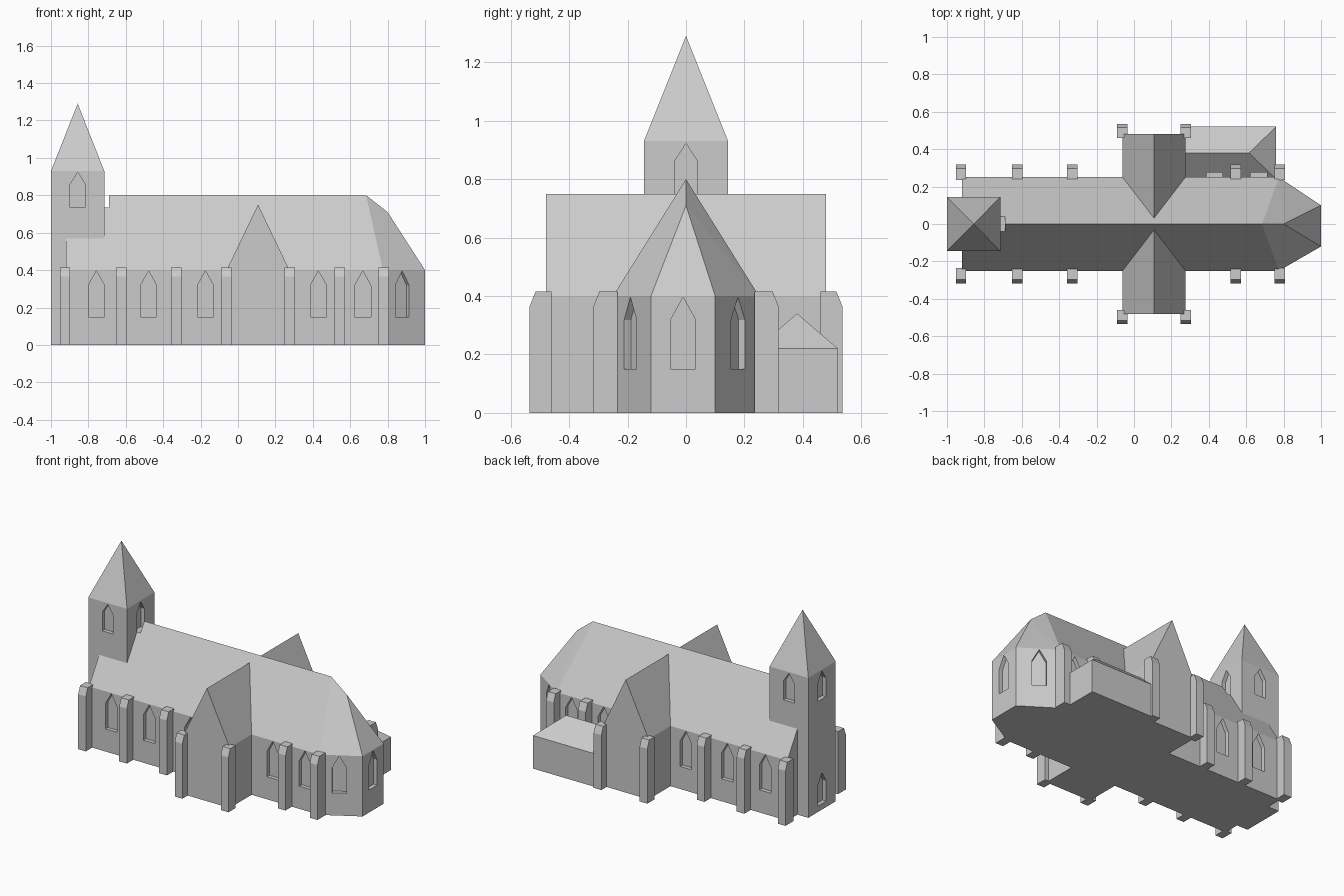
import bpy, bmesh, math
from mathutils import Vector

if "Cube" in bpy.data.objects:
    bpy.data.objects.remove(bpy.data.objects["Cube"])

stone = bpy.data.materials.new("pale_grey_stone")
stone.diffuse_color = (0.6, 0.6, 0.6, 1)
stone.use_nodes = True
stone.node_tree.nodes["Principled BSDF"].inputs["Base Color"].default_value = stone.diffuse_color


def make(name, verts, faces):
    bm = bmesh.new()
    vs = [bm.verts.new(v) for v in verts]
    for f in faces:
        bm.faces.new([vs[i] for i in f])
    bmesh.ops.recalc_face_normals(bm, faces=bm.faces)
    me = bpy.data.meshes.new(name)
    bm.to_mesh(me)
    bm.free()
    me.materials.append(stone)
    ob = bpy.data.objects.new(name, me)
    bpy.context.collection.objects.link(ob)
    return ob


def prism(name, ring_a, ring_b):
    n = len(ring_a)
    faces = [tuple(range(n)), tuple(range(n, 2 * n))]
    faces += [(i, (i + 1) % n, n + (i + 1) % n, n + i) for i in range(n)]
    return make(name, list(ring_a) + list(ring_b), faces)


# nave with polygonal apse and faceted hipped roof
E = 0.40
plan = [(-.92, -.25), (.775, -.25), (1, -.12), (1, .10), (.775, .25), (-.92, .25)]
verts = [(x, y, 0) for x, y in plan] + [(x, y, E) for x, y in plan]
verts += [(-.92, 0, .80), (.685, 0, .80), (.80, 0, .71)]
nave = make("nave", verts, [
    (0, 1, 2, 3, 4, 5), (0, 1, 7, 6), (1, 2, 8, 7), (2, 3, 9, 8), (3, 4, 10, 9),
    (4, 5, 11, 10), (5, 0, 6, 12, 11),
    (6, 7, 13, 12), (10, 11, 12, 13), (7, 14, 13), (10, 13, 14),
    (7, 8, 14), (8, 9, 14), (9, 10, 14)])

# transept, running right across the nave
gable = [(-.061, 0), (.275, 0), (.275, E), (.107, .75), (-.061, E)]
prism("transept", [(x, -.48, z) for x, z in gable], [(x, .48, z) for x, z in gable])

# tower with pyramid spire
sq = [(-1, -.144), (-.715, -.144), (-.715, .144), (-1, .144)]
tower = make("tower", [(x, y, 0) for x, y in sq] + [(x, y, .93) for x, y in sq] + [(-.857, 0, 1.29)],
             [(0, 1, 2, 3)] + [(i, (i + 1) % 4, 4 + (i + 1) % 4, 4 + i) for i in range(4)]
             + [(4 + i, 4 + (i + 1) % 4, 8) for i in range(4)])

# low annex with hipped end, behind the choir
av = [(x, y, z) for z in (0, .22) for x, y in ((.26, .24), (.76, .24), (.76, .52), (.26, .52))]
annex = make("annex", av + [(.26, .38, .34), (.615, .38, .34)],
             [(0, 1, 2, 3), (0, 1, 5, 4), (1, 2, 6, 5), (2, 3, 7, 6), (3, 0, 4, 8, 7),
              (4, 5, 9, 8), (5, 6, 9), (6, 7, 8, 9)])

# buttresses along both sides
for cx in (-.925, -.623, -.329, -.062, .276, .543, .778):
    at_transept = cx in (-.062, .276)
    a, b = (.46, .535) if at_transept else (.235, .317)
    prof = [(a, 0), (b, 0), (b, .365), (b - .02, .415), (a, .415)]
    for s, side in ((-1, "front"), (1, "back")):
        prism("buttress_" + side, [(cx - .028, s * y, z) for y, z in prof],
              [(cx + .028, s * y, z) for y, z in prof])

# pointed window and door cutters
cutters = []


def window(x, y, nx, ny, z0=.15, z1=.318, z2=.396, w=.043, d=.026):
    n = Vector((nx, ny, 0)).normalized()
    t = Vector((-n.y, n.x, 0))
    p = Vector((x, y, 0))
    prof = [(-w, z0), (w, z0), (w, z1), (0, z2), (-w, z1)]
    rings = [[p + t * u + Vector((0, 0, z)) + n * k for u, z in prof] for k in (-d, d)]
    cutters.append(prism("window_cutter", *rings))


for x in (-.757, -.478, -.174, .43, .667):
    for s in (-1, 1):
        window(x, s * .25, 0, s)
window(1, -.01, 1, 0)
window(.878, -.19, .13, -.225)
window(.883, .178, .15, .225)
high = dict(z0=.735, z1=.86, z2=.922, w=.04)
for s in (-1, 1):
    window(-.857, s * .144, 0, s, **high)
window(-1, 0, -1, 0, **high)
window(-.715, 0, 1, 0, **high)
window(-1, 0, -1, 0, z0=.04, z1=.175, z2=.245, w=.043)

# join the cutters and carve the recesses
bm = bmesh.new()
for c in cutters:
    bm.from_mesh(c.data)
    bpy.data.objects.remove(c)
me = bpy.data.meshes.new("window_cutters")
bm.to_mesh(me)
bm.free()
me.materials.append(stone)
cutter = bpy.data.objects.new("window_cutters", me)
bpy.context.collection.objects.link(cutter)
cutter.hide_render = True

walls = (nave, tower, annex)
for ob in walls:
    m = ob.modifiers.new("recesses", 'BOOLEAN')
    m.operation = 'DIFFERENCE'
    m.solver = 'EXACT'
    m.object = cutter
dg = bpy.context.evaluated_depsgraph_get()
baked = [bpy.data.meshes.new_from_object(ob.evaluated_get(dg)) for ob in walls]
for ob, mesh in zip(walls, baked):
    ob.modifiers.clear()
    ob.data = mesh
bpy.data.objects.remove(cutter)
